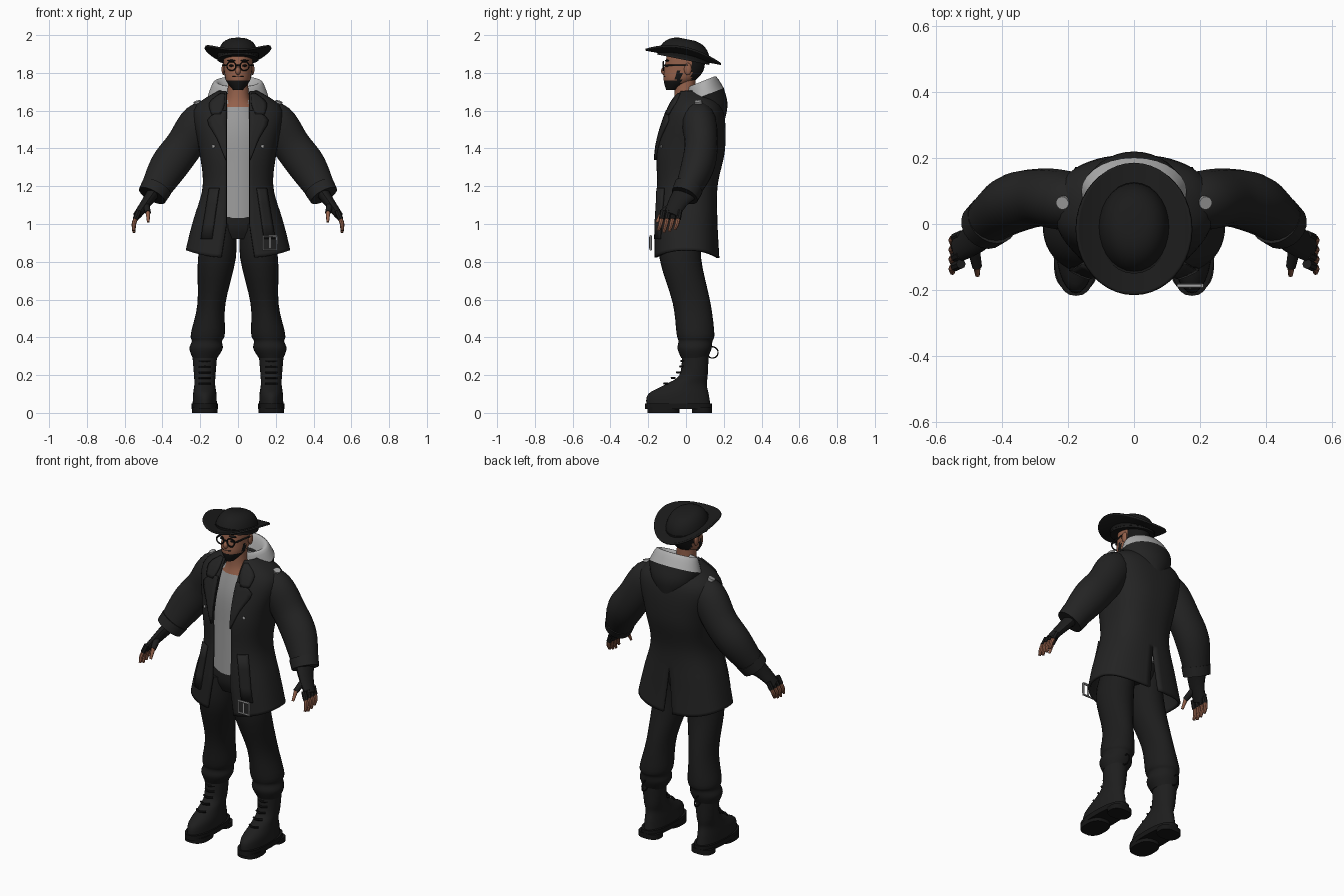
import bpy, bmesh, math
from mathutils import Vector
from mathutils.bvhtree import BVHTree

if "Cube" in bpy.data.objects:
    bpy.data.objects.remove(bpy.data.objects["Cube"])
made = []


def material(name, red, green, blue):
    mat = bpy.data.materials.new(name)
    mat.use_nodes = True
    mat.diffuse_color = (red, green, blue, 1)
    shader = mat.node_tree.nodes["Principled BSDF"]
    shader.inputs["Base Color"].default_value = (red, green, blue, 1)
    shader.inputs["Roughness"].default_value = .9
    return mat


def grey(name, value):
    return material(name, value, value, value)


COAT = grey("coat black", .017)
HAT = grey("hat black", .011)
PANTS = grey("trouser black", .012)
BOOT = grey("boot black", .013)
HAIR = grey("hair black", .008)
SHIRT = grey("shirt grey", .33)
LINING = grey("lining grey", .42)
METAL = grey("buckle grey", .36)
SKIN = material("brown skin", .3, .12, .07)


def spline(before, start, end, after, t):
    """Catmull-Rom value between start and end."""
    slope_in, slope_out = (end - before) / 2, (after - start) / 2
    rise = end - start
    return start + t * (slope_in + t * (3 * rise - 2 * slope_in - slope_out
                                        + t * (slope_in + slope_out - 2 * rise)))


def dense(rows, steps):
    """Smoothly interpolate rows of numbers."""
    last = len(rows) - 1
    out = []
    for i in range(last):
        near = (rows[max(i - 1, 0)], rows[i], rows[i + 1], rows[min(i + 2, last)])
        for step in range(steps):
            out.append([spline(*column, step / steps) for column in zip(*near)])
    return out + [list(rows[last])]


def bridge(name, rings, mats, closed=True, caps=True, rule=None, mirror=False, thick=0):
    """Join rings of points into one object."""
    bm = bmesh.new()
    loops = [[bm.verts.new(point) for point in ring] for ring in rings]
    count = len(loops[0])
    for low, high in zip(loops, loops[1:]):
        for i in range(count if closed else count - 1):
            j = (i + 1) % count
            bm.faces.new((low[i], low[j], high[j], high[i]))
    if closed and caps:
        bm.faces.new(loops[0][::-1])
        bm.faces.new(loops[-1])
    bmesh.ops.recalc_face_normals(bm, faces=bm.faces)
    if rule:
        for face in bm.faces:
            face.material_index = rule(face.calc_center_median())
    mesh = bpy.data.meshes.new(name)
    bm.to_mesh(mesh)
    bm.free()
    for mat in mats:
        mesh.materials.append(mat)
    ob = bpy.data.objects.new(name, mesh)
    bpy.context.collection.objects.link(ob)
    if mirror:
        ob.modifiers.new("Mirror", 'MIRROR')
    if thick:
        solid = ob.modifiers.new("Solidify", 'SOLIDIFY')
        solid.thickness, solid.offset = thick, 0
    made.append(ob)
    return ob


def power(value, exponent):
    return math.copysign(abs(value) ** exponent, value)


def loft(name, rows, mats, x=0, tilt=0, sides=28, steps=4, square=1, warp=None, **options):
    """Stack of ovals: height, centre y, radius x, radius y."""
    rings = []
    for z, y, rx, ry in dense(rows, steps):
        ring = []
        for i in range(sides):
            angle = math.tau * i / sides
            dy = ry * power(math.sin(angle), square)
            point = Vector((x + rx * power(math.cos(angle), square), y + dy, z + tilt * dy))
            ring.append(warp(point) if warp else point)
        rings.append(ring)
    return bridge(name, rings, mats, **options)


def blob(name, centre, radii, mat, mirror=True):
    """Small ellipsoid."""
    x, y, z = centre
    rx, ry, rz = radii
    angles = [math.pi * (i / 8 - .45) for i in range(8)]
    rows = [(z + rz * math.sin(a), y, rx * math.cos(a), ry * math.cos(a)) for a in angles]
    loft(name, rows, [mat], x=x, sides=12, steps=1, mirror=mirror)


def sweep(name, path, mat, flat=1, sides=10, steps=3, ref=(0, 1, 0), mirror=True):
    """Tube along x, y, z, radius; flat widens it along ref."""
    path = dense(path, steps)
    rings = []
    for i, (*centre, radius) in enumerate(path):
        ahead, behind = path[min(i + 1, len(path) - 1)], path[max(i - 1, 0)]
        along = (Vector(ahead[:3]) - Vector(behind[:3])).normalized()
        wide = Vector(ref)
        wide = (wide - along * wide.dot(along)).normalized() * radius
        deep = along.cross(wide)
        angles = [math.tau * j / sides for j in range(sides)]
        rings.append([Vector(centre) + wide * flat * math.cos(a) + deep * math.sin(a) for a in angles])
    return bridge(name, rings, [mat], mirror=mirror)


def hoop(name, centre, size, wire, mat, axis, points=16, mirror=True):
    """Wire ring facing along the y or x axis."""
    across = Vector((axis[1], axis[0], 0))
    path = []
    for i in range(points + 1):
        angle = math.tau * (i + .5) / points
        spot = Vector(centre) + size * (across * math.cos(angle) + Vector((0, 0, math.sin(angle))))
        path.append((*spot, wire))
    sweep(name, path, mat, sides=6, steps=1, ref=axis, mirror=mirror)


FACING, SIDEWAYS = (0, 1, 0), (1, 0, 0)

# Hat: domed crown, band and a brim curled up at the sides
dome = [math.pi / 2 * i / 9 for i in range(9)]
loft("hat_crown", [(1.87 + .11 * math.sin(a), .02 * math.sin(a) - .015, .11 * math.cos(a) ** .6,
                    .138 * math.cos(a) ** .7) for a in dome], [HAT], tilt=-.2, steps=1)
loft("hat_band", [(z, -.012, .111, .139) for z in (1.88, 1.9)], [HAIR], tilt=-.2, steps=1)


def curl(p):
    return Vector((p.x, p.y, 1.882 - .19 * p.y + 1.65 * p.x ** 2))


loft("hat_brim", [(0, -.015, .175 * s, .2 * s) for s in (.5, .8, 1)], [HAT], sides=40,
     caps=False, thick=.01, warp=curl)


# Head with painted beard, sideburns and hair
def head_rule(c):
    beard = c.z < 1.762 and c.y < -.03
    sideburn = c.z < 1.81 and -.055 < c.y < -.025
    return int(beard or sideburn or (c.y > .028 and c.z > 1.745))


loft("head", [(1.71, -.075, .025, .03), (1.76, -.035, .064, .083), (1.82, -.01, .074, .105), (1.9, 0, .078, .1)],
     [SKIN, HAIR], sides=36, steps=9, rule=head_rule)
loft("neck", [(1.62, 0, .09, .075), (1.67, -.005, .06, .057), (1.77, -.005, .052, .055)], [SKIN])
blob("nose", (0, -.113, 1.81), (.015, .02, .022), SKIN, False)
blob("moustache", (0, -.105, 1.78), (.034, .014, .007), HAIR, False)
blob("ear", (.077, .01, 1.82), (.01, .02, .032), SKIN)
blob("eye", (.034, -.1, 1.838), (.014, .012, .006), HAIR)
blob("eyebrow", (.034, -.1, 1.865), (.024, .012, .005), HAIR)

# Glasses
hoop("glasses_rim", (.035, -.12, 1.836), .024, .004, HAIR, FACING)
sweep("glasses_bridge", [(-.01, -.12, 1.84, .004), (.01, -.12, 1.84, .004)], HAIR, ref=FACING[::-1], mirror=False)
sweep("glasses_temple", [(.06, -.115, 1.84, .005), (.08, .01, 1.84, .005)], HAIR, ref=SIDEWAYS)

# Shirt and hips
loft("shirt", [(1.03, 0, .15, .12), (1.3, .01, .15, .12), (1.5, .03, .17, .13), (1.66, 0, .066, .06)], [SHIRT])
loft("trouser_hips", [(.92, -.015, .13, .09), (.98, -.015, .16, .11), (1.06, 0, .15, .115)], [PANTS])

# Coat body: height, half width, front y, back y
coat_rows = dense([(1.7, .1, -.03, .11), (1.6, .23, -.09, .19), (1.4, .2, -.15, .2), (1.2, .18, -.15, .16),
                   (1, .235, -.16, .16), (.82, .27, -.165, .17)], 6)


def coat_ring(z, rx, front, back, count=28):
    """Half outline from the front opening to the back slit."""
    skirt = max(0, 1 - z) / .18
    gap, slit = .06 + .028 * skirt, max(0, 1.1 - z) * .11
    start = math.asin((gap / rx) ** 1.25)
    end = math.pi - math.asin((slit / rx) ** 1.25)
    ring = []
    for i in range(count + 1):
        t = start + (end - start) * i / count
        y = (front + back) / 2 - (back - front) / 2 * power(math.cos(t), .8)
        ring.append(Vector((rx * max(math.sin(t), 0) ** .8, y, z + .04 * skirt * math.sin(t) ** 2)))
    return ring


coat = bridge("coat_body", [coat_ring(*row) for row in coat_rows], [COAT], closed=False, mirror=True, thick=.014)


def coat_front(x, z):
    """Front surface of the coat."""
    for high, low in zip(coat_rows, coat_rows[1:]):
        if low[0] <= z <= high[0]:
            mix = (high[0] - z) / (high[0] - low[0])
            rx, front, back = [p + (q - p) * mix for p, q in zip(high[1:], low[1:])]
            s = min(abs(x) / rx, .99) ** 2.5
            return (front + back) / 2 - (back - front) / 2 * (1 - s) ** .4


def panel(name, rows, mat, lift=.013):
    """Cloth strip lying on the coat front: height, inner x, outer x."""
    rings = []
    for z, inner, outer in dense(rows, 3):
        xs = [inner + (outer - inner) * i / 4 for i in range(5)]
        rings.append([Vector((x, coat_front(x, z) - lift, z)) for x in xs])
    bridge(name, rings, [mat], closed=False, mirror=True, thick=.012)


panel("collar", [(1.69, .07, .09), (1.64, .07, .15), (1.58, .09, .14)], COAT)
panel("lapel", [(1.6, .062, .08), (1.55, .06, .16), (1.45, .06, .11), (1.34, .06, .065)], COAT)
panel("belt_tail", [(1.19, .1, .15), (.92, .138, .195)], COAT, .016)

# Buckle on the left belt tail, small front buttons
hoop("buckle", (.17, -.187, .9), .05, .007, METAL, FACING, 4, False)
sweep("buckle_prong", [(.17, -.19, z, .006) for z in (.93, .87)], METAL, mirror=False)
blob("front_button", (.13, coat_front(.13, 1.41) - .009, 1.41), (.009, .006, .009), METAL)

# Hood with pale lining
loft("hood", [(1.52, .18, .03, .02), (1.6, .14, .12, .08), (1.68, .1, .16, .1)], [COAT], tilt=.4, caps=False)
loft("hood_lining", [(1.68, .1, .16, .1), (1.75, .085, .13, .075), (1.74, .08, .1, .055), (1.67, .07, .08, .04)],
     [LINING], tilt=.4)

# Sleeves and cuffs
sleeve = sweep("sleeve", [(.12, .06, 1.58, .07), (.2, .07, 1.54, .102), (.285, .08, 1.415, .1), (.37, .06, 1.3, .1),
                          (.45, 0, 1.16, .074)], COAT, flat=.88, sides=20, steps=5)
sweep("cuff", [(.43, .014, 1.195, .083), (.455, -.007, 1.15, .078)], COAT, flat=.95, sides=20)


# Shoulder patches resting on the topmost cloth
def cloth_below(ob, x, y):
    faces = [face.vertices[:] for face in ob.data.polygons]
    tree = BVHTree.FromPolygons([vert.co for vert in ob.data.vertices], faces)
    return tree.ray_cast(Vector((x, y, 3)), Vector((0, 0, -1)))


hits = [hit for hit in (cloth_below(ob, .215, .065) for ob in (sleeve, coat)) if hit[0]]
spot, up, *rest = max(hits, key=lambda hit: hit[0].z)
up = up * math.copysign(.009, up.z)
sweep("shoulder_patch", [(*(spot - up), .02), (*(spot + up), .02)], METAL, sides=14, steps=1)

# Hands in fingerless gloves
sweep("glove", [(.445, 0, 1.17, .036), (.48, -.04, 1.12, .029), (.534, -.078, 1.045, .022)], PANTS, flat=1.8, sides=14)
for i, drop in enumerate((.06, .08, .09, .07)):
    root = Vector((.525, -.034 - .029 * i, 1.07))
    knuckle = root + Vector((.018, -.008, -.045))
    middle = root + Vector((.026, -.014, -.07))
    tip = middle + Vector((0, -.012, -drop / 2))
    sweep("glove_finger", [(*root, .015), (*knuckle, .015)], PANTS, sides=8)
    sweep("finger", [(*knuckle, .012), (*middle, .012), (*tip, .008)], SKIN, sides=8)
sweep("glove_thumb", [(.49, -.06, 1.11, .02), (.476, -.13, 1.06, .015)], PANTS, ref=SIDEWAYS)
sweep("thumb", [(.477, -.125, 1.065, .012), (.475, -.155, 1.01, .007)], SKIN, ref=SIDEWAYS)


# Trouser legs spread outward and bunch above the boots
def spread(p):
    return Vector((p.x + .09 + .12 * (1 - p.z), p.y, p.z))


loft("trouser_leg", [(1, -.02, .08, .11), (.82, -.03, .1, .11), (.58, .03, .074, .1), (.42, .05, .09, .1),
                     (.38, .05, .08, .09), (.34, .045, .088, .09), (.29, .045, .065, .07)],
     [PANTS], warp=spread, mirror=True)

# Boots
STANCE = .176
loft("boot", [(.04, -.04, .064, .17), (.1, -.04, .062, .16), (.15, 0, .055, .11), (.2, .04, .057, .075),
              (.31, .05, .066, .07)], [BOOT], x=STANCE, mirror=True)
for name, bottom, top, y, width, length in (("boot_sole", .02, .05, -.04, .07, .178), ("boot_heel", 0, .03, .085, .067, .053),
                                            ("boot_tread", 0, .03, -.12, .067, .085)):
    loft(name, [(z, y, width, length) for z in (bottom, top)], [HAIR], x=STANCE, square=.8, steps=1, mirror=True)
for i in range(5):
    y, z = -.025 - .09 * (1 - i / 4) ** 2, .155 + .03 * i
    sweep("lace", [(STANCE + dx, y + 18 * dx * dx, z, .006) for dx in (-.03, 0, .03)], HAIR, sides=6)
hoop("boot_pull_loop", (STANCE, .14, .32), .03, .004, HAIR, SIDEWAYS)

# Smooth shading with crisp edges
bpy.ops.object.select_all(action='DESELECT')
for ob in made:
    ob.select_set(True)
bpy.context.view_layer.objects.active = coat
bpy.ops.object.shade_smooth_by_angle(angle=math.radians(40))
